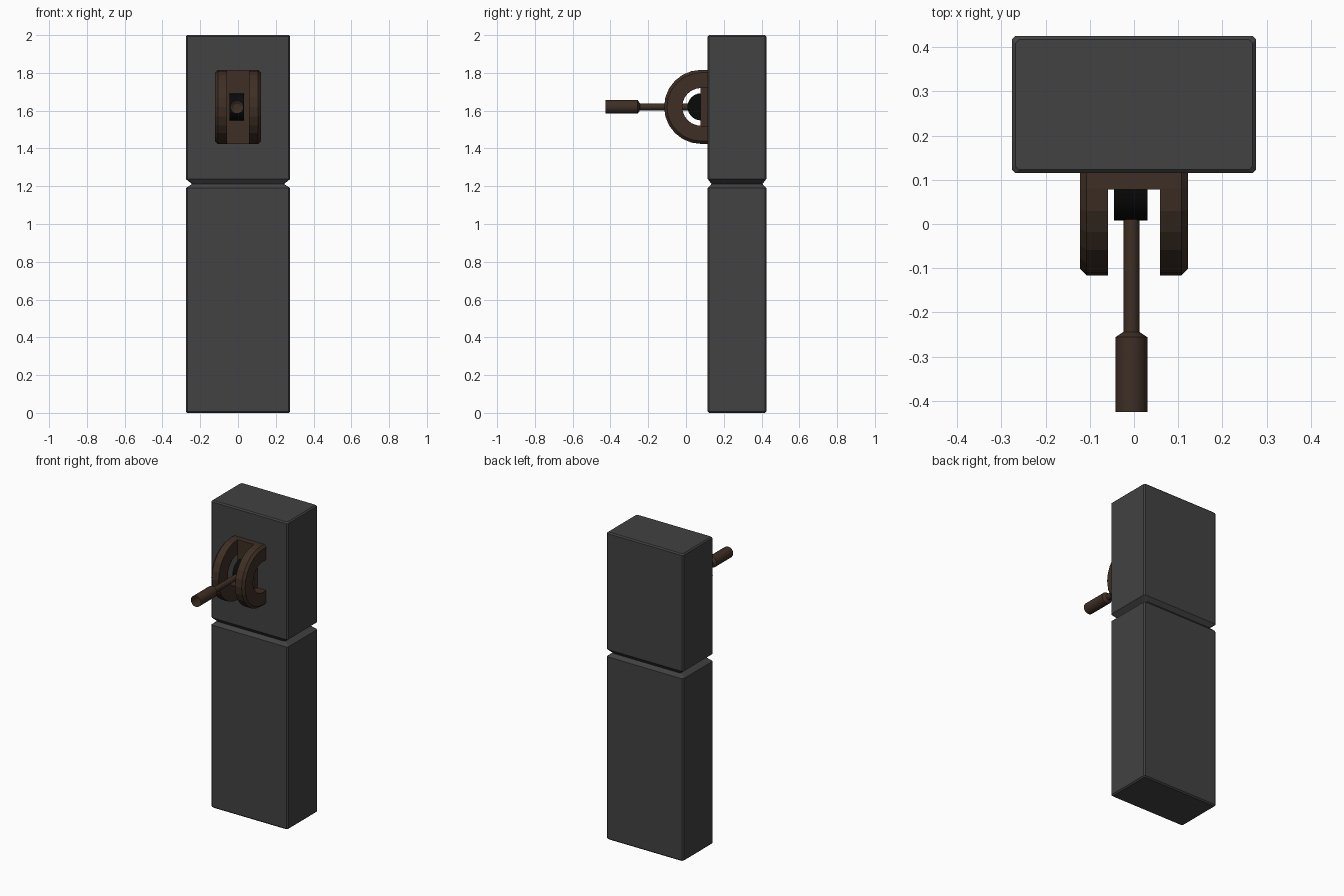
import bpy, bmesh
from math import pi, sin, cos, radians

if "Cube" in bpy.data.objects:
    bpy.data.objects.remove(bpy.data.objects["Cube"], do_unlink=True)


def material(name, rgb):
    m = bpy.data.materials.new(name)
    m.use_nodes = True
    color = (*rgb, 1)
    m.diffuse_color = color
    m.node_tree.nodes["Principled BSDF"].inputs["Base Color"].default_value = color
    return m


GREY = material("dark grey", (0.054, 0.054, 0.054))
BROWN = material("dark brown", (0.048, 0.028, 0.018))
BLACK = material("black", (0.003, 0.003, 0.003))


def loft(name, rings, mat, cap_start=True, cap_end=True, smooth=None):
    """Skin a list of equally long closed rings of points."""
    bm = bmesh.new()
    loops = [[bm.verts.new(p) for p in ring] for ring in rings]
    n = len(loops[0])
    for a, b in zip(loops, loops[1:]):
        for i in range(n):
            j = (i + 1) % n
            bm.faces.new((a[i], a[j], b[j], b[i]))
    if cap_start:
        bm.faces.new(loops[0])
    if cap_end:
        bm.faces.new(loops[-1])
    bmesh.ops.recalc_face_normals(bm, faces=bm.faces)
    mesh = bpy.data.meshes.new(name)
    bm.to_mesh(mesh)
    bm.free()
    mesh.materials.append(mat)
    obj = bpy.data.objects.new(name, mesh)
    bpy.context.collection.objects.link(obj)
    if smooth:
        bpy.ops.object.select_all(action='DESELECT')
        obj.select_set(True)
        bpy.context.view_layer.objects.active = obj
        bpy.ops.object.shade_smooth_by_angle(angle=radians(smooth))
    return obj


def chamfered_rect(hx, hy, c):
    return [(hx, -hy + c), (hx, hy - c), (hx - c, hy), (-hx + c, hy),
            (-hx, hy - c), (-hx, -hy + c), (-hx + c, -hy), (hx - c, -hy)]


# Main column with a V groove around it
HX, HY, BODY_Y = 0.276, 0.155, 0.27
levels = [(0, 0.008, 0.008), (0.008, 0, 0), (1.19, 0, 0), (1.212, 0.032, 0.02),
          (1.238, 0, 0), (1.992, 0, 0), (2, 0.008, 0.008)]
loft("column", [[(x, y + BODY_Y, z) for x, y in
                 chamfered_rect(HX - ix, HY - iy, 0.008)]
                for z, ix, iy in levels], GREY)

# Bracket arms: chamfered section swept round a U
PIVOT_Y, PIVOT_Z = 0.08, 1.62
R, HOLE, IN, OUT, CH = 0.196, 0.1, 0.059, 0.122, 0.015
section = [(IN, R), (OUT - CH, R), (OUT, R - CH), (OUT, HOLE), (IN, HOLE)]
STEPS = 12
for side, label in ((1, "left"), (-1, "right")):
    rings = [[(side * x, 0.116, PIVOT_Z + r) for x, r in section]]
    for i in range(STEPS + 1):
        a = pi * i / STEPS
        rings.append([(side * x, PIVOT_Y - r * sin(a), PIVOT_Z + r * cos(a))
                      for x, r in section])
    rings.append([(side * x, 0.116, PIVOT_Z - r) for x, r in section])
    loft(label + "_bracket_arm", rings, BROWN)

# Plate joining the arms
loft("bracket_plate",
     [[(x, y, PIVOT_Z + z) for x, z in ((-IN, -R), (IN, -R), (IN, R), (-IN, R))]
      for y in (0.078, 0.116)], BROWN)

# Half-round hub that carries the lever
half = [(PIVOT_Y - 0.072 * sin(pi * i / 12), PIVOT_Z + 0.072 * cos(pi * i / 12))
        for i in range(13)]
loft("lever_hub", [[(x, y, z) for y, z in half] for x in (-0.045, 0.031)],
     BLACK, smooth=30)


# Lever turned about the y axis
def circle(y, r, n=16):
    return [(-0.006 + r * cos(2 * pi * i / n), y, PIVOT_Z + r * sin(2 * pi * i / n))
            for i in range(n)]


loft("lever_rod", [circle(0.02, 0.018), circle(-0.244, 0.018)], BROWN, smooth=30)
loft("lever_handle", [circle(-0.244, 0.018), circle(-0.256, 0.036),
                      circle(-0.425, 0.036)], BROWN, cap_end=False, smooth=30)
